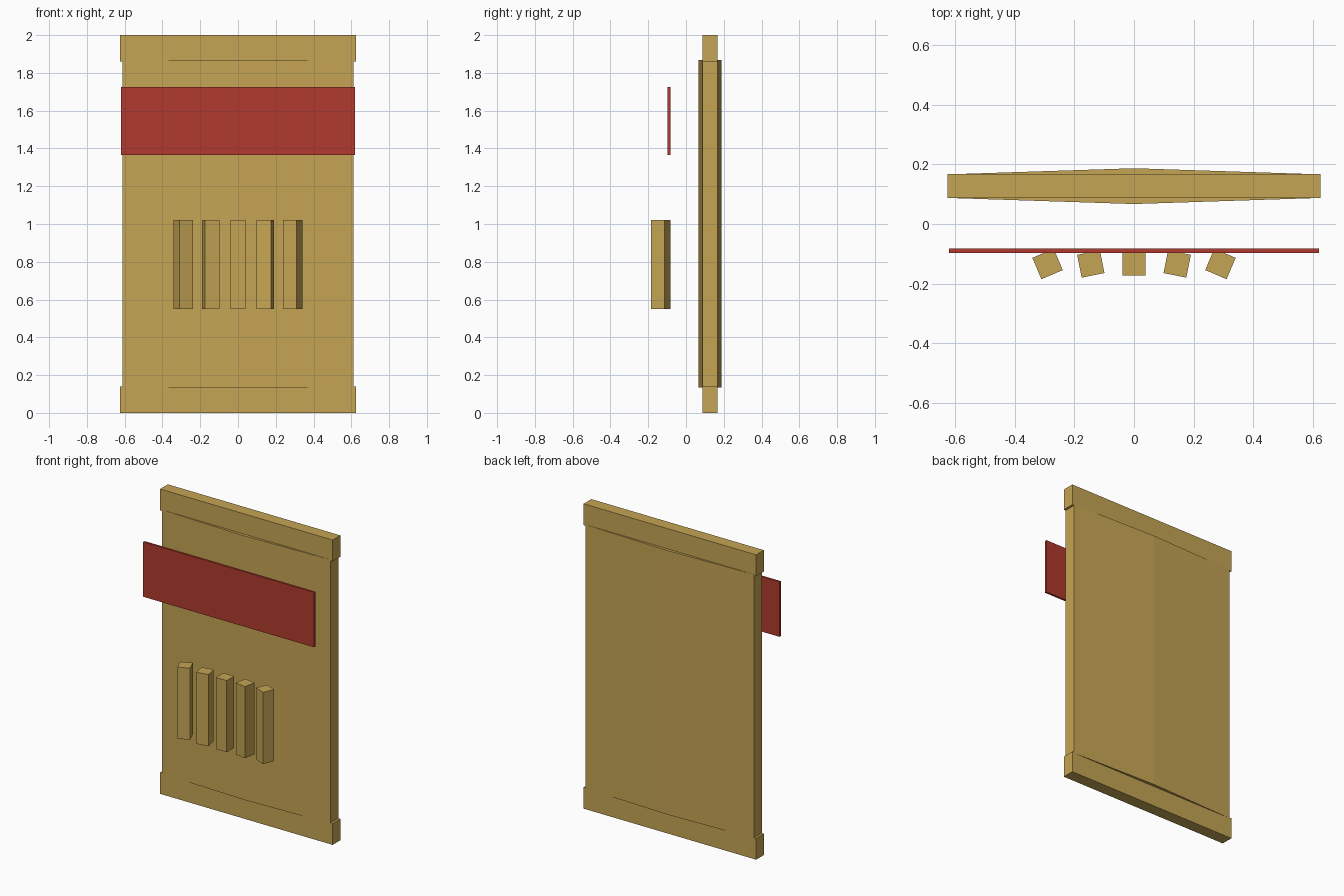
import bpy, bmesh, math
from mathutils import Matrix

if "Cube" in bpy.data.objects:
    bpy.data.objects.remove(bpy.data.objects["Cube"])


def material(name, rgb):
    m = bpy.data.materials.new(name)
    m.diffuse_color = (*rgb, 1.0)
    m.use_nodes = True
    m.node_tree.nodes["Principled BSDF"].inputs["Base Color"].default_value = m.diffuse_color
    return m


TAN = material("tan", (0.56, 0.375, 0.09))
RED = material("red", (0.44, 0.042, 0.027))


def prism(name, outline, z0, z1, mat):
    """Extrude a plan outline (x, y) from z0 up to z1."""
    bm = bmesh.new()
    face = bm.faces.new([bm.verts.new((x, y, z0)) for x, y in outline])
    up = bmesh.ops.extrude_face_region(bm, geom=[face])["geom"]
    bmesh.ops.translate(bm, vec=(0, 0, z1 - z0),
                        verts=[v for v in up if isinstance(v, bmesh.types.BMVert)])
    bmesh.ops.recalc_face_normals(bm, faces=bm.faces)
    mesh = bpy.data.meshes.new(name)
    bm.to_mesh(mesh)
    bm.free()
    mesh.materials.append(mat)
    obj = bpy.data.objects.new(name, mesh)
    bpy.context.collection.objects.link(obj)
    return obj


def box(name, hx, y0, y1, z0, z1, mat):
    return prism(name, [(-hx, y0), (hx, y0), (hx, y1), (-hx, y1)], z0, z1, mat)


# Main panel: slightly ridged on the front and the back
F, B = 0.087, 0.167
prism("main_panel", [(-0.611, F), (0, 0.067), (0.611, F),
                     (0.611, B), (0, 0.187), (-0.611, B)], 0.135, 1.867, TAN)

# Rails capping the bottom and top
box("bottom_rail", 0.626, F, B, 0.0, 0.14, TAN)
box("top_rail", 0.626, F, B, 1.86, 2.0, TAN)

# Red band floating in front
box("red_band", 0.62, -0.097, -0.083, 1.365, 1.725, RED)

# Five upright bars, fanned towards the centre
for i in range(-2, 3):
    bar = box(f"front_bar_{i + 3}", 0.039, -0.039, 0.039, 0.55, 1.02, TAN)
    bar.data.transform(Matrix.Translation((i * 0.145, -0.134, 0))
                       @ Matrix.Rotation(math.radians(-11.5 * i), 4, 'Z'))
